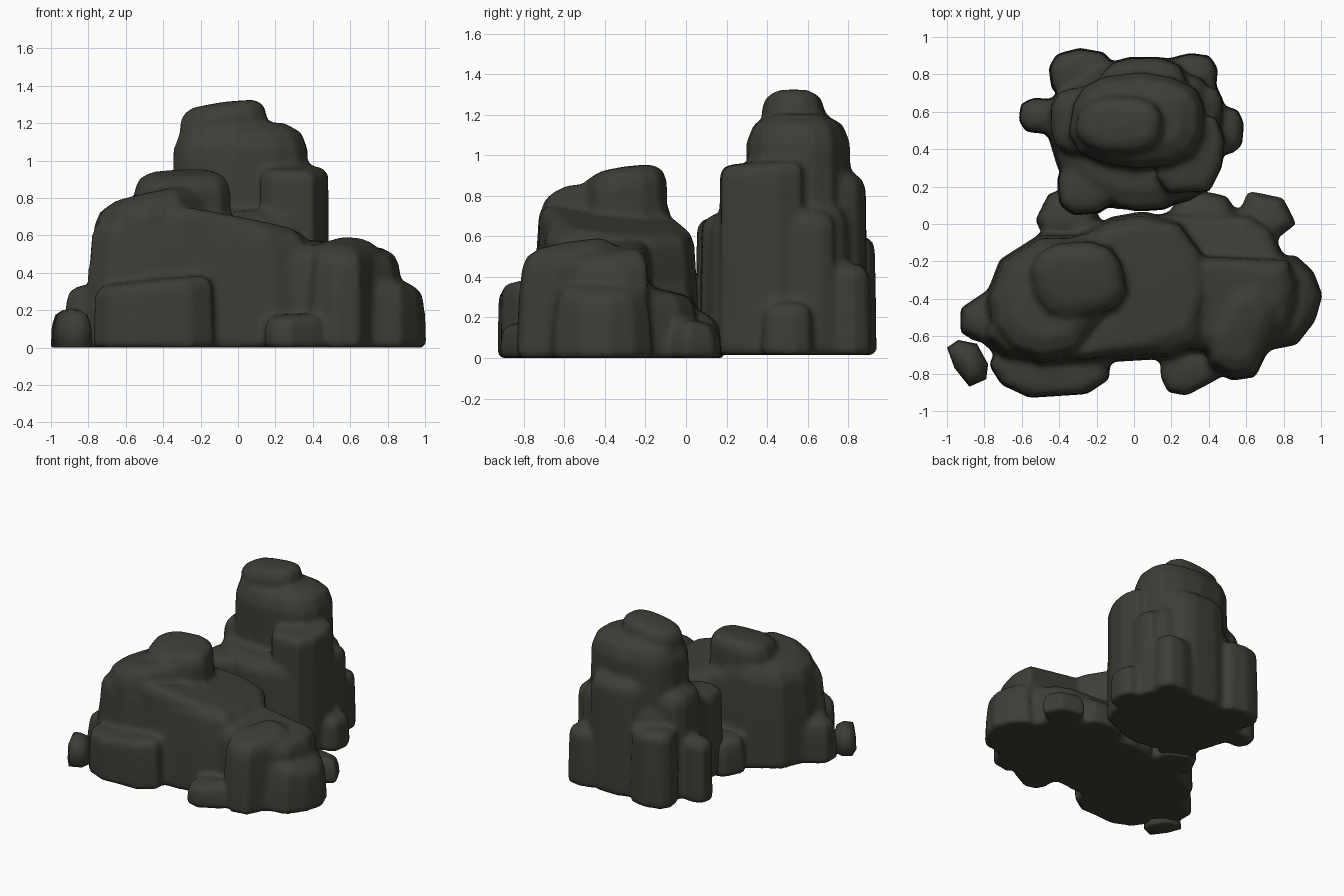
import bpy, bmesh, math, random
from mathutils import Vector

random.seed(4)
stone = bpy.data.materials.new("dark olive stone")
stone.diffuse_color = (0.048, 0.0465, 0.037, 1)


def rock(name, pts, top, slope=(0, 0), taper=0.06, rnd=0.08, base=0.0, limit=9.0):
    """Lofted boulder: outline, height at its centre, tilt of the top, side taper, rim rounding."""
    n = len(pts)
    c = Vector((sum(p[0] for p in pts) / n, sum(p[1] for p in pts) / n))
    rel = [Vector(p) - c for p in pts]
    h = top - base
    # (height fraction, shrink fraction, extra inset distance)
    rings = [(0, 0.0, 0.015), (min(0.04, 0.03 / h), 0, 0), (0.5, 0.4, 0),
             (1 - rnd / h, 1, 0), (1 - 0.35 * rnd / h, 1, 0.25 * rnd), (1, 1, 0.9 * rnd)]
    bm = bmesh.new()
    loops = []
    for t, s, inset in rings:
        loop = []
        for r in rel:
            d = r * (1 - s * taper) - r.normalized() * min(inset, r.length * 0.6)
            rise = min(slope[0] * d.x + slope[1] * d.y, limit)
            loop.append(bm.verts.new((c.x + d.x, c.y + d.y, base + h * t + t * t * rise)))
        loops.append(loop)
    for a, b in zip(loops, loops[1:]):
        for i in range(n):
            j = (i + 1) % n
            bm.faces.new((a[i], a[j], b[j], b[i]))
    bm.faces.new(loops[0][::-1])
    peak = bm.verts.new((c.x, c.y, top + 0.01))
    for i in range(n):
        bm.faces.new((loops[-1][i], loops[-1][(i + 1) % n], peak))
    bmesh.ops.recalc_face_normals(bm, faces=bm.faces[:])
    me = bpy.data.meshes.new(name)
    bm.to_mesh(me)
    bm.free()
    me.materials.append(stone)
    me.shade_smooth()
    ob = bpy.data.objects.new(name, me)
    bpy.context.collection.objects.link(ob)


def blob(x0, x1, y0, y1, n=12, turn=0.0, power=0.75):
    """Slightly irregular rounded-box outline inside the given bounds."""
    pts = []
    for i in range(n):
        a = 2 * math.pi * i / n + 0.2
        u, v = math.cos(a), math.sin(a)
        u = math.copysign(abs(u) ** power, u) * random.uniform(0.96, 1.03)
        v = math.copysign(abs(v) ** power, v) * random.uniform(0.96, 1.03)
        u, v = u * math.cos(turn) - v * math.sin(turn), u * math.sin(turn) + v * math.cos(turn)
        pts.append(((x0 + x1) / 2 + u * (x1 - x0) / 2, (y0 + y1) / 2 + v * (y1 - y0) / 2))
    return pts


def weld(name, prefix):
    """Fuse overlapping boulders into one weathered mass with soft seams."""
    parts = [o for o in bpy.data.objects if o.name.startswith(prefix)]
    bpy.ops.object.select_all(action='DESELECT')
    for p in parts:
        p.select_set(True)
    bpy.context.view_layer.objects.active = parts[0]
    bpy.ops.object.join()
    ob = parts[0]
    ob.name = name
    remesh = ob.modifiers.new("fuse", 'REMESH')
    remesh.mode = 'VOXEL'
    remesh.voxel_size = 0.02
    remesh.use_smooth_shade = True
    soft = ob.modifiers.new("weather", 'SMOOTH')
    soft.factor = 0.5
    soft.iterations = 5


# Front outcrop: broad stepped mass
rock("front_main_body", [(-0.83, -0.62), (-0.72, -0.72), (-0.45, -0.76), (0.2, -0.72),
     (0.38, -0.65), (0.42, -0.4), (0.38, -0.15), (0.26, 0.02), (0.05, 0.07), (-0.12, 0.04),
     (-0.3, -0.05), (-0.5, -0.06), (-0.7, -0.19)],
     0.68, (-0.18, -0.07), 0.07, 0.07, limit=0.0)
rock("front_middle_step", [(-0.6, -0.7), (-0.3, -0.74), (0.1, -0.69), (0.33, -0.6), (0.39, -0.4),
     (0.37, -0.15), (0.25, 0.01), (0.05, 0.05), (-0.5, -0.1)],
     0.68, (-0.2, -0.08), 0.04, 0.06, limit=0.07)
rock("front_left_shoulder", [(-0.8, -0.4), (-0.78, -0.57), (-0.67, -0.7), (-0.5, -0.76),
     (-0.3, -0.72), (-0.09, -0.42), (-0.04, -0.25), (-0.1, -0.09), (-0.3, -0.05), (-0.5, -0.05),
     (-0.72, -0.19)], 0.83, (0.22, -0.03), 0.08, 0.13, limit=0.04)
rock("front_summit", blob(-0.57, -0.03, -0.52, -0.08, 12, 0.15), 0.935, (0.04, 0.14), 0.06, 0.09)
rock("front_right_body", [(0.1, -0.66), (0.45, -0.69), (0.7, -0.67), (0.84, -0.54), (0.88, -0.34),
     (0.84, -0.18), (0.1, -0.15)], 0.54, (-0.1, 0.08), 0.05, 0.09)
rock("front_right_rear_shelf", [(0.1, -0.3), (0.8, -0.3), (0.8, -0.17), (0.74, -0.03),
     (0.62, 0.05), (0.15, 0.06)], 0.33, (0, -0.2), 0.05, 0.07)
rock("front_right_buttress", [(0.35, -0.6), (0.4, -0.77), (0.52, -0.84), (0.65, -0.82),
     (0.78, -0.55), (0.78, -0.4), (0.68, -0.3), (0.53, -0.3)],
     0.565, (-0.06, 0.17), 0.1, 0.1, limit=0.03)
rock("front_right_upper_step", blob(0.5, 0.88, -0.54, -0.17, 10), 0.5, (-0.2, 0), 0.06, 0.07)
rock("front_right_end_block", [(0.7, -0.68), (0.87, -0.65), (0.97, -0.52), (1.01, -0.38),
     (0.96, -0.25), (0.86, -0.16), (0.72, -0.19)], 0.35, (-0.25, 0), 0.12, 0.07)

# Blocks leaning on the outcrop
rock("front_left_slab", [(-0.78, -0.75), (-0.71, -0.86), (-0.56, -0.93), (-0.25, -0.91),
     (-0.13, -0.83), (-0.13, -0.74), (-0.25, -0.66), (-0.7, -0.62)],
     0.36, (0.1, 0.05), 0.03, 0.06)
rock("front_right_stone", [(0.14, -0.82), (0.18, -0.9), (0.28, -0.92), (0.45, -0.83),
     (0.48, -0.68), (0.14, -0.68)], 0.17, (0.05, 0.1), 0.06, 0.05)
rock("front_left_block", [(-0.93, -0.45), (-0.93, -0.58), (-0.85, -0.63), (-0.68, -0.6),
     (-0.68, -0.35), (-0.78, -0.35)], 0.33, (0.1, 0), 0.12, 0.07)
rock("front_rear_right_stone", [(0.55, 0.04), (0.61, 0.18), (0.8, 0.14), (0.87, 0.0),
     (0.78, -0.07), (0.6, -0.1)], 0.18, (0, -0.1), 0.08, 0.06)
rock("front_rear_middle_stone", blob(0.19, 0.55, -0.1, 0.18, 9), 0.24, (0, -0.4), 0.12, 0.06)
rock("front_rear_left_stone", [(-0.53, 0.02), (-0.46, 0.16), (-0.36, 0.2), (-0.2, 0.12),
     (-0.18, -0.06), (-0.48, -0.08)], 0.28, (0, -0.1), 0.1, 0.07)
weld("outcrop", "front_")

# Fallen stone lying apart
rock("loose_left_stone", [(-1, -0.66), (-0.96, -0.77), (-0.88, -0.87), (-0.79, -0.83),
     (-0.78, -0.75), (-0.84, -0.64), (-0.94, -0.62)], 0.2, (0, 0), 0.08, 0.07)

# Tall rear stack: tiers and columns
B = 0.015
rock("stack_base", [(-0.41, 0.3), (-0.3, 0.17), (-0.1, 0.08), (0.1, 0.07), (0.3, 0.12),
     (0.42, 0.2), (0.46, 0.65), (0.38, 0.79), (0.2, 0.85), (0, 0.89), (-0.2, 0.84), (-0.38, 0.71),
     (-0.47, 0.5)], 0.74, (0.05, 0.05), 0.05, 0.1, B)
rock("stack_upper_tier", blob(-0.36, 0.40, 0.29, 0.82, 14, 0.0, 0.8), 1.2, (0, 0), 0.04, 0.14, B)
rock("stack_cap", blob(-0.32, 0.17, 0.36, 0.7, 12, 0.0, 0.8), 1.305, (0.13, 0), 0.04, 0.08, B)
rock("stack_right_column", [(0.11, 0.25), (0.18, 0.16), (0.4, 0.17), (0.47, 0.3), (0.49, 0.45),
     (0.44, 0.58), (0.2, 0.58)], 0.96, (-0.02, 0.07), 0.03, 0.05, B)
rock("stack_back_column", blob(-0.2, 0.3, 0.55, 0.9, 12), 0.93, (0, -0.15), 0.05, 0.08, B)
rock("stack_left_column", blob(-0.46, -0.1, 0.35, 0.75, 12), 0.85, (0.15, 0), 0.08, 0.09, B)

# Buttresses and stones hugging the stack
for name, box, top, n in [
        ("front_left_buttress", (-0.42, -0.1, 0.04, 0.36), 0.69, 9),
        ("front_buttress", (-0.15, 0.25, 0.06, 0.35), 0.7, 10),
        ("back_left_buttress", (-0.46, -0.1, 0.67, 0.94), 0.6, 9),
        ("back_right_buttress", (0.17, 0.45, 0.66, 0.92), 0.46, 9),
        ("right_rear_buttress", (0.28, 0.48, 0.5, 0.75), 0.72, 8),
        ("right_stone", (0.4, 0.59, 0.37, 0.63), 0.27, 8),
        ("left_stone", (-0.62, -0.38, 0.48, 0.68), 0.5, 8)]:
    rock("stack_" + name, blob(*box, n), top, (0, 0), 0.06, 0.06, B)
weld("rear_rock", "stack_")
